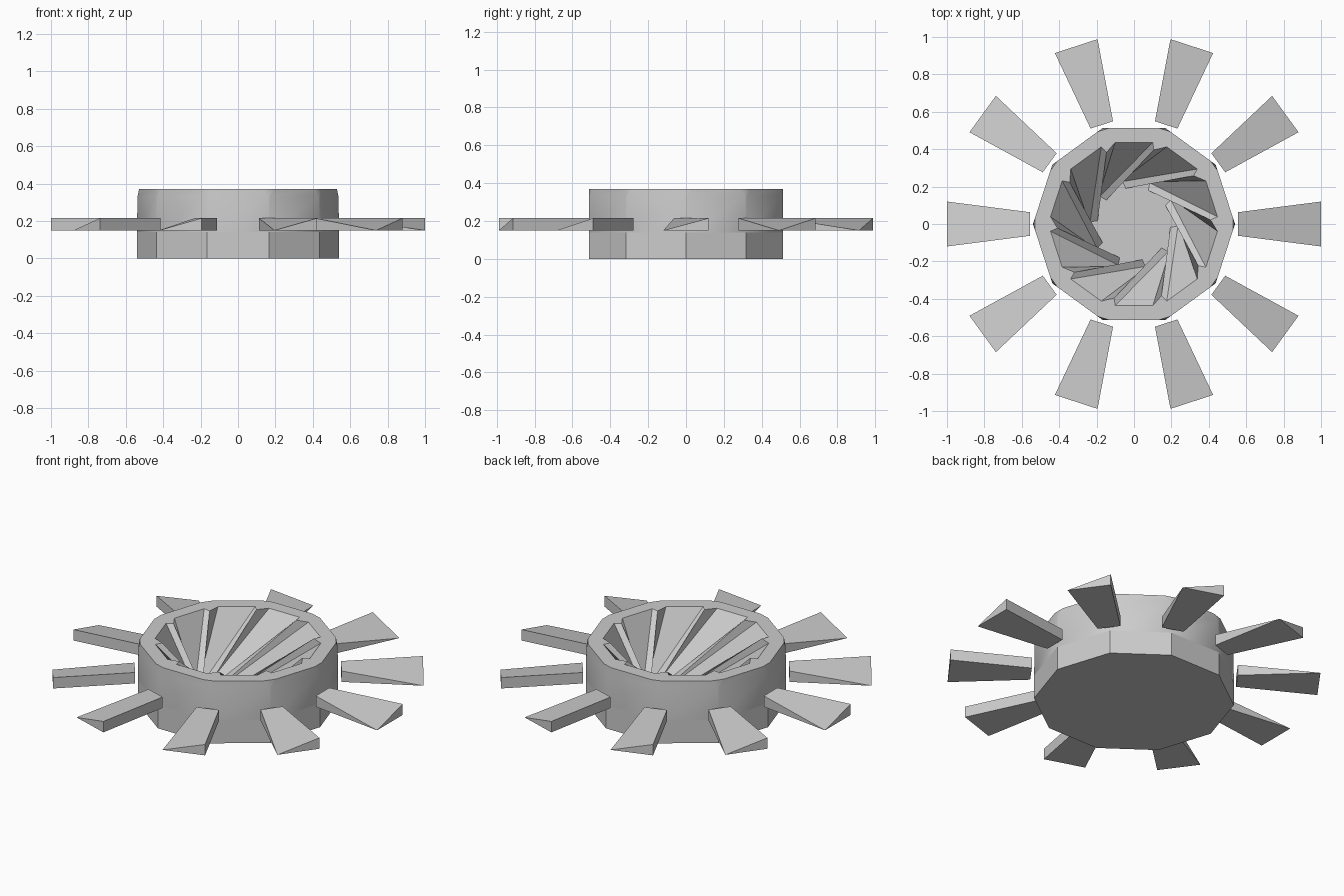
import bpy, bmesh
from math import cos, sin, radians, pi

if "Cube" in bpy.data.objects:
    bpy.data.objects.remove(bpy.data.objects["Cube"])

N = 10
STEP = 36


def polar(r, deg, z):
    a = radians(deg)
    return (r * cos(a), r * sin(a), z)


def finish(bm, name):
    bmesh.ops.recalc_face_normals(bm, faces=bm.faces)
    mesh = bpy.data.meshes.new(name)
    bm.to_mesh(mesh)
    bm.free()
    obj = bpy.data.objects.new(name, mesh)
    bpy.context.collection.objects.link(obj)
    return obj


def ring(bm, spec, z):
    # spec: (angle, radius) points repeated around the hub
    return [bm.verts.new(polar(r, a + STEP * k, z)) for k in range(N) for a, r in spec]


def bridge(bm, low, high, smooth=False):
    n = len(low)
    for i in range(n):
        j = (i + 1) % n
        bm.faces.new((low[i], low[j], high[j], high[i])).smooth = smooth


def cut_corner(d):
    # decagon corner split in two, each point slid a distance d along its side
    x, y = 0.54 - d * sin(pi / N), d * cos(pi / N)
    a = y / x * 180 / pi
    r = (x * x + y * y) ** 0.5
    return [(-a, r), (a, r)]


# hub: decagon whose corners are trimmed towards the top, with a ratchet bowl
bm = bmesh.new()
base = ring(bm, [(0, 0.54)], 0)
mid = ring(bm, [(0, 0.54)], 0.14)
bm.faces.new(base)
bridge(bm, base, mid)
shoulder = ring(bm, cut_corner(0.008), 0.33)
top = ring(bm, cut_corner(0.035), 0.37)
for k in range(N):
    a, b, c = shoulder[2 * k], shoulder[2 * k + 1], shoulder[(2 * k + 2) % 20]
    bm.faces.new((mid[k], b, a)).smooth = True
    bm.faces.new((mid[k], mid[(k + 1) % N], c, b)).smooth = True
bridge(bm, shoulder, top, True)

# bowl: slanted panels and raised ribs twisting down to a flat floor
rim = ring(bm, [(75, 0.41), (77, 0.448), (103, 0.448)], 0.37)
floor = ring(bm, [(139, 0.195), (141, 0.235), (163, 0.225)], 0.06)
bridge(bm, rim, floor)
bm.faces.new(floor)

# flat top between bowl and outside
loops = []
for loop in (top, rim):
    loops += [bm.edges.get((loop[i - 1], loop[i])) for i in range(len(loop))]
bmesh.ops.triangle_fill(bm, edges=loops, use_beauty=True, normal=(0, 0, 1))
finish(bm, "hub_bowl")

# outer blades: box at the root, twisting to a wedge at the tip
for k in range(N):
    bm = bmesh.new()
    root = [bm.verts.new(p) for p in
            [(0.557, -0.063, 0.15), (0.557, 0.063, 0.15), (0.557, 0.063, 0.215), (0.557, -0.063, 0.215)]]
    tip = [bm.verts.new(p) for p in
           [(1.0, -0.12, 0.15), (1.0, 0.12, 0.15), (1.0, 0.12, 0.215)]]
    bm.faces.new(root)
    bm.faces.new(tip)
    bm.faces.new((root[0], root[1], tip[1], tip[0]))
    bm.faces.new((root[1], root[2], tip[2], tip[1]))
    bm.faces.new((root[2], root[3], tip[0], tip[2]))
    bm.faces.new((root[3], root[0], tip[0]))
    blade = finish(bm, f"outer_blade_{k + 1}")
    blade.rotation_euler.z = radians(STEP * k)
